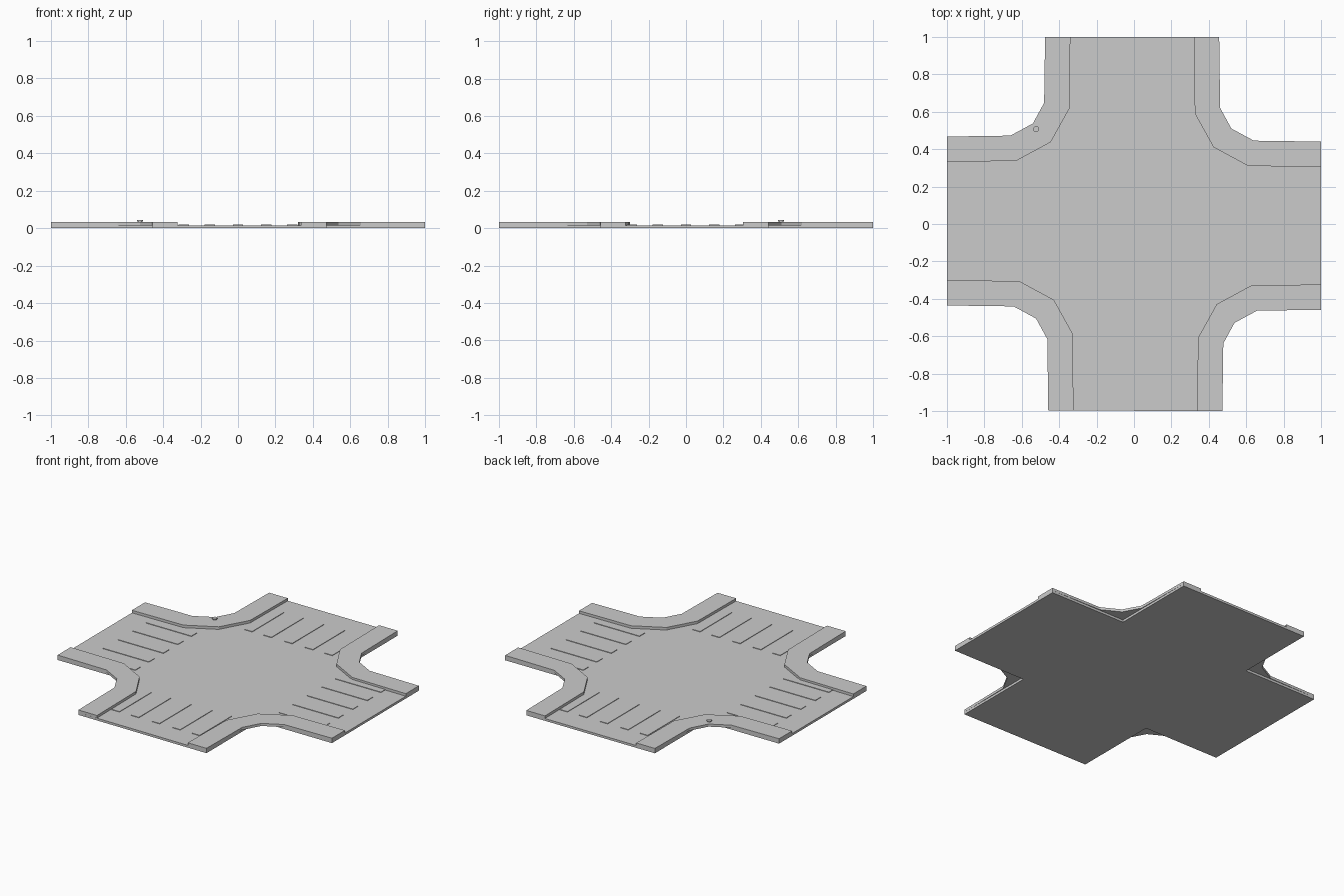
import bpy, bmesh

if "Cube" in bpy.data.objects:
    bpy.data.objects.remove(bpy.data.objects["Cube"])

# signs and small offsets of the four street corners, counter-clockwise
CORNERS = [(1, 1, 0, 0), (-1, 1, .02, .027), (-1, -1, .003, -.005), (1, -1, .017, .018)]
INNER = [(.32, 1), (.325, .59), (.425, .41), (.61, .31), (1, .305)]
OUTER = [(.455, 1), (.46, .62), (.52, .51), (.64, .445), (1, .44)]


def prism(name, pts, z0, z1):
    bm = bmesh.new()
    face = bm.faces.new([bm.verts.new((x, y, z0)) for x, y in pts])
    ext = bmesh.ops.extrude_face_region(bm, geom=[face])
    bmesh.ops.translate(bm, vec=(0, 0, z1 - z0),
                        verts=[v for v in ext["geom"] if isinstance(v, bmesh.types.BMVert)])
    bmesh.ops.recalc_face_normals(bm, faces=bm.faces)
    me = bpy.data.meshes.new(name)
    bm.to_mesh(me)
    bm.free()
    ob = bpy.data.objects.new(name, me)
    bpy.context.collection.objects.link(ob)
    return ob


def place(pts, corner):
    sx, sy, dx, dy = corner
    return [(sx * min(1, x + dx), sy * min(1, y + dy)) for x, y in pts]


# road slab: a plus shape with square notches
plus = []
for c in CORNERS:
    notch = place([(1, .44), (.455, .44), (.455, 1)], c)
    plus += notch if c[0] * c[1] > 0 else notch[::-1]
prism("road_slab", plus, 0, .015)

# raised pavements wrapping each corner, overhanging the slab notch
for i, c in enumerate(CORNERS):
    prism(f"pavement_{i}", place(INNER + OUTER[::-1], c), .015, .032)

# crossing stripes on the four arms
for s in (-1, 1):
    for k in (-.29, -.15, 0, .15, .29):
        a, b = k - .028, k + .028
        rect = [(a, s * .52), (b, s * .52), (b, s * .85), (a, s * .85)]
        prism("crossing_stripe", rect, .0145, .0185)
        prism("crossing_stripe", [(y, x) for x, y in rect], .0145, .0185)

# small bollard cap on the back left pavement
for name, r, z0, z1 in (("bollard_stem", .010, .031, .038), ("bollard_cap", .016, .037, .043)):
    bpy.ops.mesh.primitive_cylinder_add(vertices=12, radius=r, depth=z1 - z0,
                                        location=(-.523, .507, (z0 + z1) / 2))
    bpy.context.object.name = name
